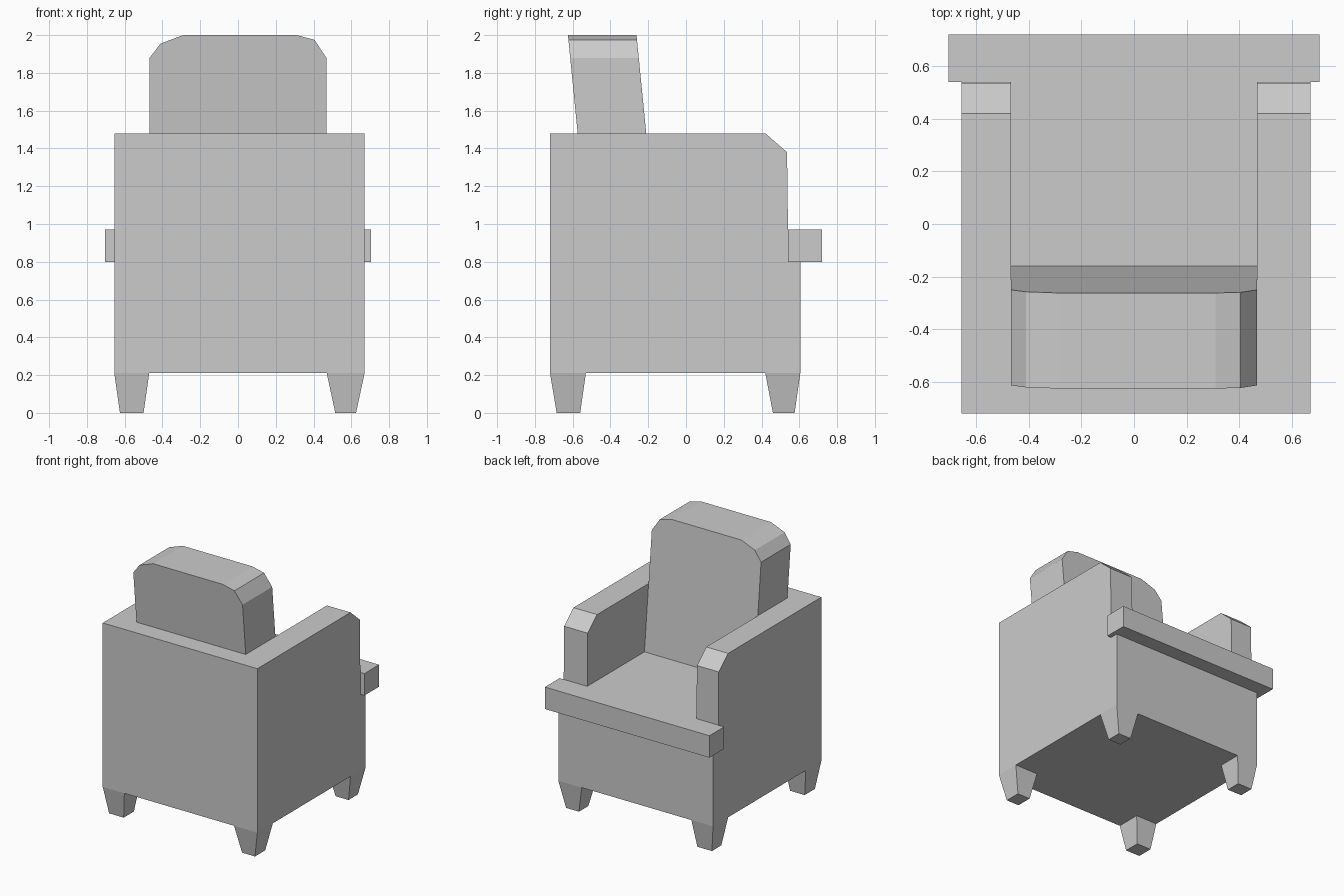
import bpy, bmesh

if "Cube" in bpy.data.objects:
    bpy.data.objects.remove(bpy.data.objects["Cube"])


def loft(name, start, end):
    """Closed solid between two matching outlines."""
    bm = bmesh.new()
    a = [bm.verts.new(p) for p in start]
    b = [bm.verts.new(p) for p in end]
    n = len(a)
    bm.faces.new(a)
    bm.faces.new(b)
    for i in range(n):
        j = (i + 1) % n
        bm.faces.new((a[i], a[j], b[j], b[i]))
    bmesh.ops.recalc_face_normals(bm, faces=bm.faces)
    mesh = bpy.data.meshes.new(name)
    bm.to_mesh(mesh)
    bm.free()
    obj = bpy.data.objects.new(name, mesh)
    bpy.context.collection.objects.link(obj)
    return obj


def rect(x0, x1, y0, y1, z):
    return [(x0, y0, z), (x1, y0, z), (x1, y1, z), (x0, y1, z)]


# Body with arms: side profile run across the full width
side = [(-0.72, 0.21), (0.605, 0.21), (0.605, 0.8), (0.54, 0.8),
        (0.54, 0.97), (0.535, 1.38), (0.42, 1.48), (-0.72, 1.48)]
body = loft("body_and_arms", [(-0.655, y, z) for y, z in side],
            [(0.67, y, z) for y, z in side])

# Seat well between the arms
well = loft("seat_well_cutter", rect(-0.468, 0.468, -0.56, 1.0, 0.97),
            rect(-0.468, 0.468, -0.56, 1.0, 1.8))
cut = body.modifiers.new("seat_well", 'BOOLEAN')
cut.operation = 'DIFFERENCE'
cut.solver = 'EXACT'
cut.object = well
bpy.context.view_layer.objects.active = body
body.select_set(True)
bpy.ops.object.modifier_apply(modifier=cut.name)
bpy.data.objects.remove(well)

# Front seat board, wider than the body
loft("seat_front_board", rect(-0.705, 0.705, 0.54, 0.72, 0.8),
     rect(-0.705, 0.705, 0.54, 0.72, 0.97))

# Leaning backrest cushion with clipped top corners
back = [(-0.468, 0.97), (0.468, 0.97), (0.468, 1.88), (0.405, 1.975),
        (0.31, 2.0), (-0.29, 2.0), (-0.41, 1.955), (-0.468, 1.88)]


def lean(y):
    return [(x, y - 0.099 * (z - 0.97), z) for x, z in back]


loft("backrest", lean(-0.16), lean(-0.523))

# Tapered legs: (top range, foot range) on each axis
leg_x = {"left": (-0.655, -0.47, -0.625, -0.5),
         "right": (0.47, 0.67, 0.515, 0.625)}
leg_y = {"rear": (-0.72, -0.53, -0.685, -0.56),
         "front": (0.42, 0.605, 0.46, 0.575)}
for sx, x in leg_x.items():
    for sy, y in leg_y.items():
        loft(f"{sy}_{sx}_leg", rect(x[2], x[3], y[2], y[3], 0),
             rect(x[0], x[1], y[0], y[1], 0.21))
